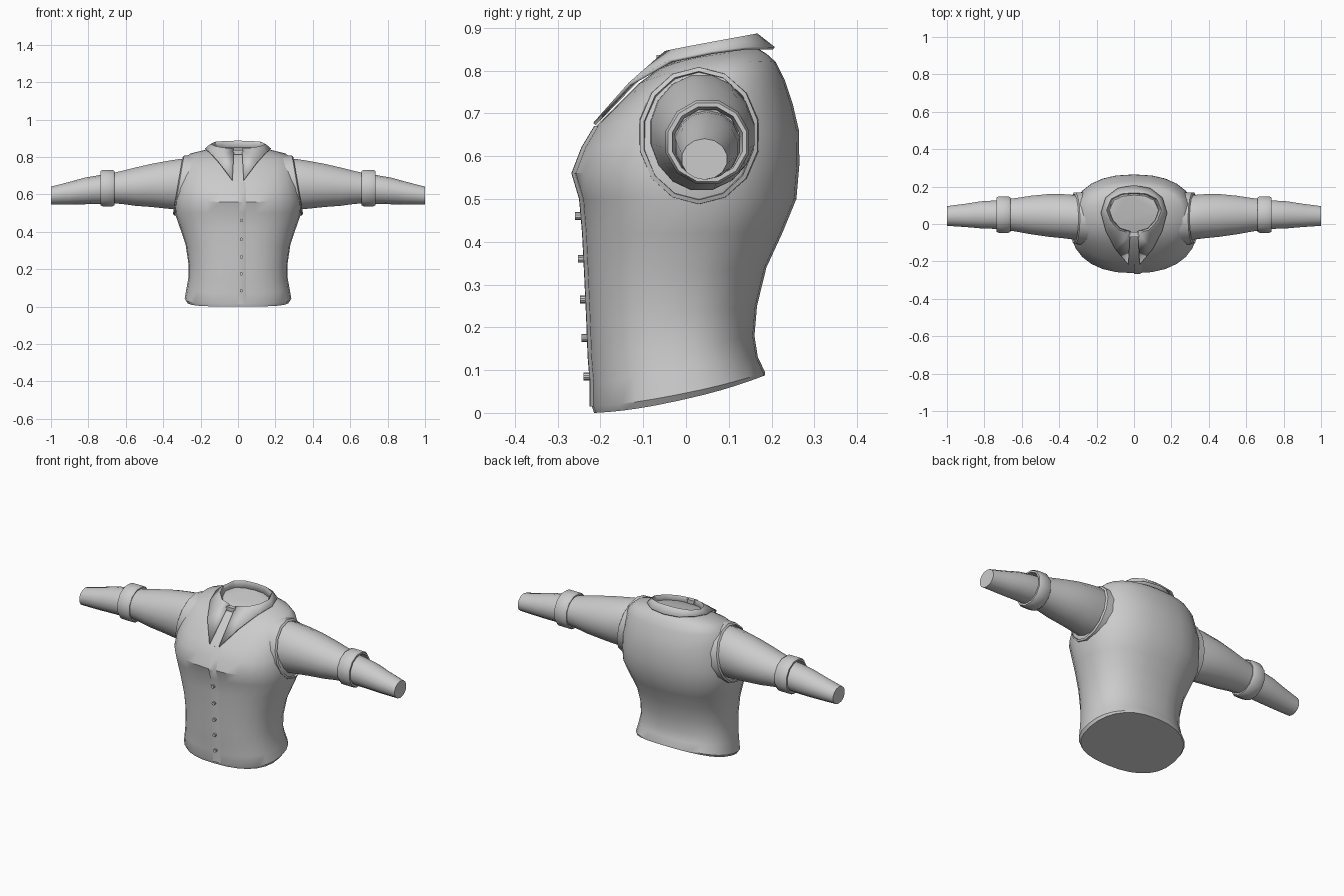
import bpy, math
from mathutils import Vector

if "Cube" in bpy.data.objects:
    bpy.data.objects.remove(bpy.data.objects["Cube"])


def make(name, verts, faces, mirror=False, thick=0, angle=35):
    me = bpy.data.meshes.new(name)
    me.from_pydata([tuple(v) for v in verts], [], faces)
    ob = bpy.data.objects.new(name, me)
    bpy.context.collection.objects.link(ob)
    bpy.ops.object.select_all(action='DESELECT')
    bpy.context.view_layer.objects.active = ob
    ob.select_set(True)
    bpy.ops.object.mode_set(mode='EDIT')
    bpy.ops.mesh.select_all(action='SELECT')
    bpy.ops.mesh.normals_make_consistent(inside=False)
    bpy.ops.object.mode_set(mode='OBJECT')
    bpy.ops.object.shade_smooth_by_angle(angle=math.radians(angle))
    if mirror:
        ob.modifiers.new("mirror", 'MIRROR')
    if thick:
        s = ob.modifiers.new("solid", 'SOLIDIFY')
        s.thickness = thick
        s.offset = 0
    return ob


def loft(name, rings, caps=True, **kw):
    n = len(rings[0])
    verts = [p for r in rings for p in r]
    faces = [(i * n + j, i * n + (j + 1) % n, (i + 1) * n + (j + 1) % n, (i + 1) * n + j)
             for i in range(len(rings) - 1) for j in range(n)]
    if caps:
        faces += [tuple(range(n)), tuple(range(len(verts) - n, len(verts)))]
    return make(name, verts, faces, **kw)


def sheet(name, rows, **kw):
    n = len(rows[0])
    faces = [(i * n + j, i * n + j + 1, (i + 1) * n + j + 1, (i + 1) * n + j)
             for i in range(len(rows) - 1) for j in range(n - 1)]
    return make(name, [p for r in rows for p in r], faces, **kw)


# Torso: half width, front y, back y, front z, back z, side lift
TORSO = [
    (.275, -.215, .185, .0, .088, -.015),
    (.285, -.22, .185, .015, .095, -.012),
    (.275, -.22, .168, .07, .13, 0),
    (.265, -.225, .16, .13, .18, 0),
    (.265, -.228, .166, .21, .25, 0),
    (.28, -.233, .188, .32, .34, 0),
    (.31, -.238, .225, .42, .42, 0),
    (.338, -.245, .258, .5, .5, 0),
    (.342, -.263, .265, .56, .58, 0),
    (.335, -.24, .264, .62, .66, 0),
    (.32, -.21, .25, .67, .72, .01),
    (.30, -.15, .23, .73, .78, .02),
    (.262, -.11, .21, .77, .82, .017),
    (.17, -.07, .19, .80, .838, .017),
    (.125, -.035, .168, .82, .852, .005),
]


def torso_point(r, t):
    hw, yf, yb, zf, zb, lift = r
    e = 2 / 2.35
    s, c = math.sin(t), math.cos(t)
    x = hw * math.copysign(abs(s) ** e, s)
    k = (1 - math.copysign(abs(c) ** e, c)) / 2
    return Vector((x, yf + (yb - yf) * k, zf + (zb - zf) * k + lift * s * s))


loft("vest_body", [[torso_point(r, 2 * math.pi * i / 28) for i in range(28)] for r in TORSO])

# Front overlap edge
rows = []
for r in TORSO[1:11]:
    _, y, _, z, _, _ = r
    rows.append([(0, y + .004, z), (0, y - .005, z), (.03, y - .004, z), (.06, y + .012, z)])
sheet("front_overlap", rows)

# Buttons
for z, y in ((.46, -.25), (.36, -.243), (.265, -.239), (.175, -.235), (.085, -.23)):
    bpy.ops.mesh.primitive_cylinder_add(vertices=10, radius=.009, depth=.018,
                                        location=(.018, y, z), rotation=(math.pi / 2, 0, 0))
    bpy.context.object.name = "button"


def oval(x, yc, zc, ry, rz, slant=0, n=12):
    pts = []
    for i in range(n):
        a = 2 * math.pi * (i + .5) / n
        z = rz * math.sin(a)
        pts.append((x - slant * z, yc + ry * math.cos(a), zc + z))
    return pts


# Armhole edges, leaning inward at the top
loft("armhole_edge", [oval(x, .03, .648, ry, rz, .17, 14) for x, ry, rz in
     ((.25, .145, .162), (.316, .141, .16), (.322, .131, .15), (.27, .126, .145))],
     caps=False, mirror=True)

# Upper sleeves
loft("upper_sleeve", [oval(*s, n=16) for s in (
    (.22, .03, .655, .12, .135, .17), (.33, .037, .655, .121, .137, .15),
    (.38, .042, .652, .12, .13, .05), (.46, .046, .648, .116, .118),
    (.55, .048, .641, .105, .104), (.62, .049, .637, .093, .09),
    (.69, .05, .632, .083, .08))], mirror=True)

# Sleeve bands
loft("sleeve_band", [oval(x, .05, .633, r, r) for x, r in
     ((.665, .075), (.66, .094), (.672, .101), (.722, .101), (.736, .095), (.736, .085), (.70, .078))],
     caps=False, mirror=True)

# Forearms
loft("lower_sleeve", [oval(*s, n=14) for s in (
    (.68, .05, .63, .078, .078), (.74, .05, .626, .078, .077),
    (.82, .049, .618, .074, .071), (.9, .046, .606, .064, .061),
    (1.0, .043, .593, .054, .048))], mirror=True)

# Collar: inner stand, fold line, and outer fall with pointed front
fold = [(.022, -.05, .842), (.08, -.032, .846), (.125, .015, .855), (.147, .075, .866),
        (.122, .135, .877), (.066, .162, .882), (0, .168, .883)]
fall = [(.03, -.214, .675), (.10, -.132, .768), (.15, -.035, .823), (.175, .06, .842),
        (.15, .14, .852), (.085, .19, .852), (0, .205, .852)]
stand = [(x * .88, .065 + (y - .065) * .9, z - .035) for x, y, z in fold]
sheet("collar", [stand, fold, fall], mirror=True, thick=.008)

# Collar stud at the throat
bpy.ops.mesh.primitive_cube_add(size=1, location=(0, -.056, .825))
stud = bpy.context.object
stud.name = "collar_stud"
stud.scale = (.055, .025, .022)
